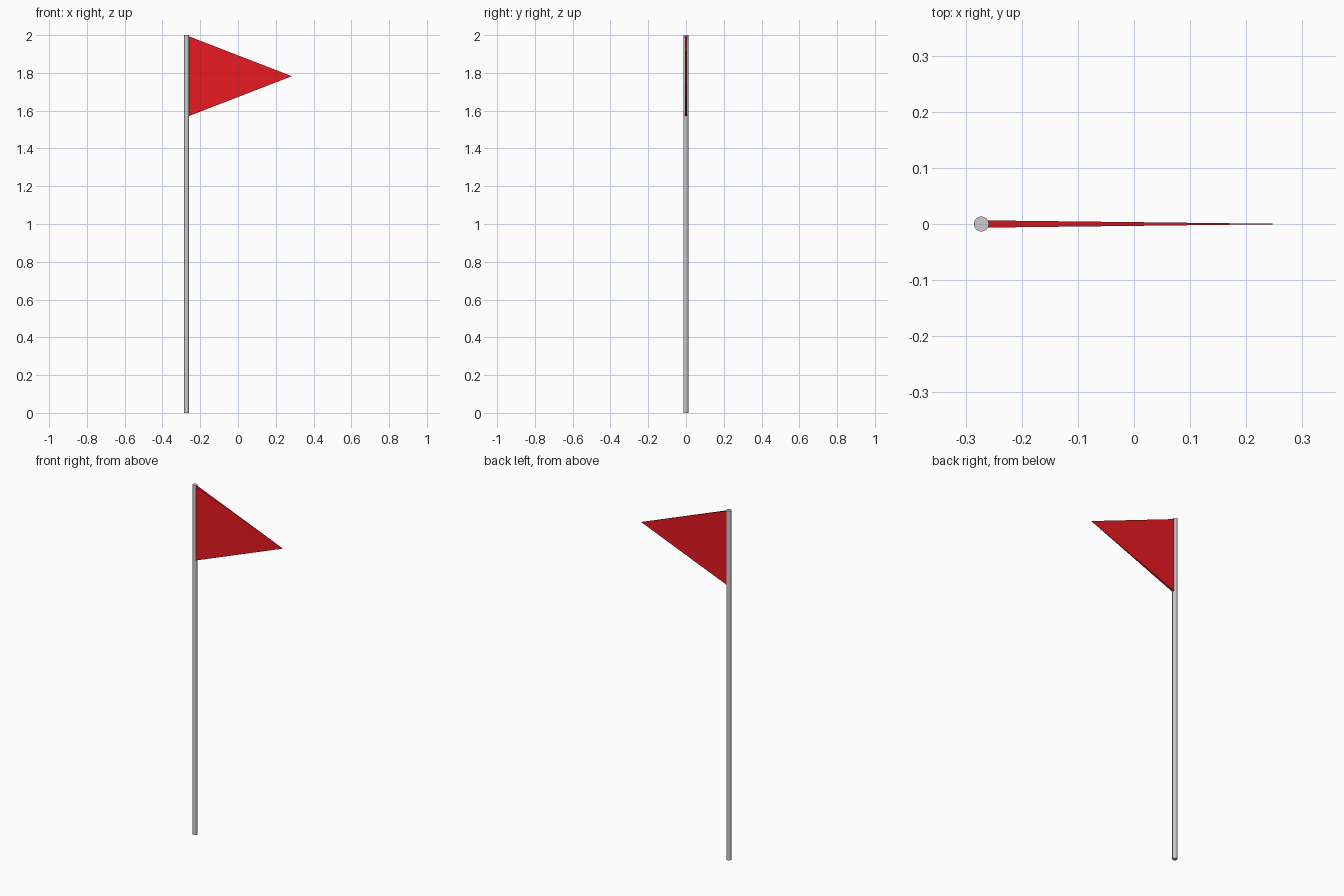
import bpy, bmesh

if "Cube" in bpy.data.objects:
    bpy.data.objects.remove(bpy.data.objects["Cube"])

POLE_X, POLE_R, HEIGHT = -0.272, 0.0135, 2.0

# Straight round pole
bpy.ops.mesh.primitive_cylinder_add(vertices=16, radius=POLE_R, depth=HEIGHT,
                                    location=(POLE_X, 0, HEIGHT / 2))
pole = bpy.context.object
pole.name = "pole"
bpy.ops.object.shade_smooth_by_angle()

# Pennant: flat rectangular hoist edge tapering to a point
TIP_X, TOP, BOTTOM, HALF_T = 0.285, 1.998, 1.567, 0.0065
bm = bmesh.new()
base = [bm.verts.new((POLE_X, y, z)) for y, z in
        ((-HALF_T, BOTTOM), (HALF_T, BOTTOM), (HALF_T, TOP), (-HALF_T, TOP))]
tip = bm.verts.new((TIP_X, 0, (TOP + BOTTOM) / 2))
bm.faces.new(base)
for i in range(4):
    bm.faces.new((base[i], base[(i + 1) % 4], tip))
bmesh.ops.recalc_face_normals(bm, faces=bm.faces)
mesh = bpy.data.meshes.new("pennant")
bm.to_mesh(mesh)
bm.free()
pennant = bpy.data.objects.new("pennant", mesh)
bpy.context.collection.objects.link(pennant)

# Red cloth
red = bpy.data.materials.new("red_cloth")
red.diffuse_color = (0.8, 0.01, 0.015, 1)
red.use_nodes = True
red.node_tree.nodes["Principled BSDF"].inputs["Base Color"].default_value = red.diffuse_color
mesh.materials.append(red)
